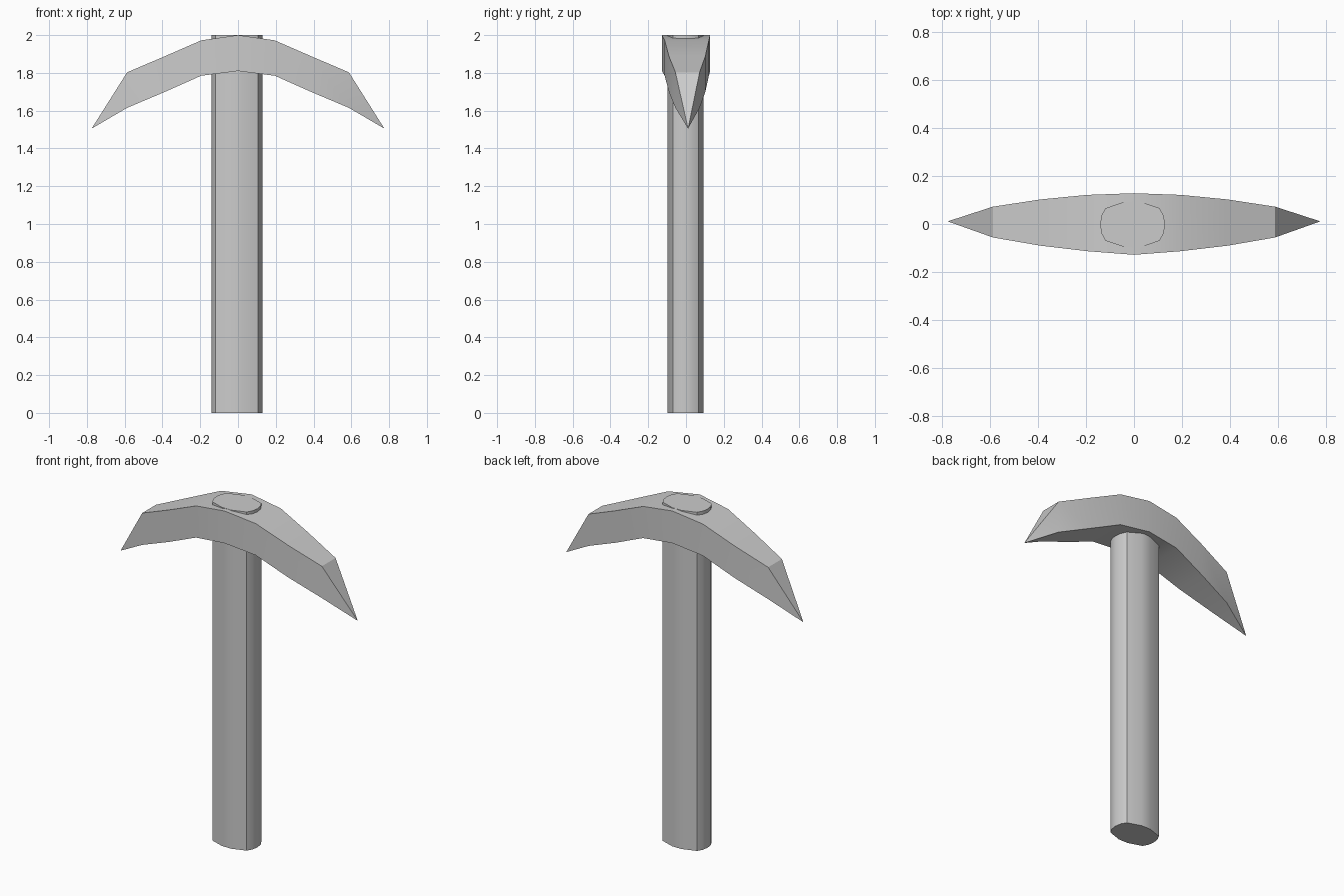
import bpy, math

if "Cube" in bpy.data.objects:
    bpy.data.objects.remove(bpy.data.objects["Cube"])


def make_object(name, verts, faces):
    mesh = bpy.data.meshes.new(name)
    mesh.from_pydata(verts, [], faces)
    mesh.update()
    obj = bpy.data.objects.new(name, mesh)
    bpy.context.collection.objects.link(obj)
    bpy.ops.object.select_all(action='DESELECT')
    obj.select_set(True)
    bpy.context.view_layer.objects.active = obj
    bpy.ops.object.mode_set(mode='EDIT')
    bpy.ops.mesh.select_all(action='SELECT')
    bpy.ops.mesh.normals_make_consistent(inside=False)
    bpy.ops.object.mode_set(mode='OBJECT')
    bpy.ops.object.shade_smooth_by_angle(angle=math.radians(30))
    return obj


# Handle: flattened oval section, mirrored into four quadrants
quarter = [(0.135, 0.0), (0.129, 0.038), (0.112, 0.068), (0.03, 0.0955)]
half = quarter + [(-x, y) for x, y in reversed(quarter)]
section = half + [(x, -y) for x, y in reversed(half[1:-1])]
n = len(section)
verts = [(x - 0.006, y - 0.002, z) for z in (0, 2) for x, y in section]
faces = [(i, (i + 1) % n, n + (i + 1) % n, n + i) for i in range(n)]
faces += [tuple(range(n)), tuple(range(n, 2 * n))]
make_object("handle", verts, faces)

# Pick head: box sections (x, half width, centre y, bottom z, top z)
stations = [(0, 0.128, 0, 1.81, 2.0), (0.195, 0.117, 0.004, 1.785, 1.972),
            (0.39, 0.096, 0.006, 1.698, 1.887), (0.587, 0.064, 0.008, 1.615, 1.803)]
stations = [(-s[0],) + s[1:] for s in reversed(stations[1:])] + stations
verts = []
for x, w, c, low, high in stations:
    verts += [(x, c - w, low), (x, c + w, low), (x, c + w, high), (x, c - w, high)]
faces = []
for s in range(len(stations) - 1):
    for k in range(4):
        a, b = 4 * s + k, 4 * s + (k + 1) % 4
        faces.append((a, b, b + 4, a + 4))

# Pointed tips
for side, base in ((-1, 0), (1, 4 * (len(stations) - 1))):
    verts.append((side * 0.775, 0.011, 1.505))
    tip = len(verts) - 1
    faces += [(base + k, base + (k + 1) % 4, tip) for k in range(4)]
make_object("pick_head", verts, faces)
